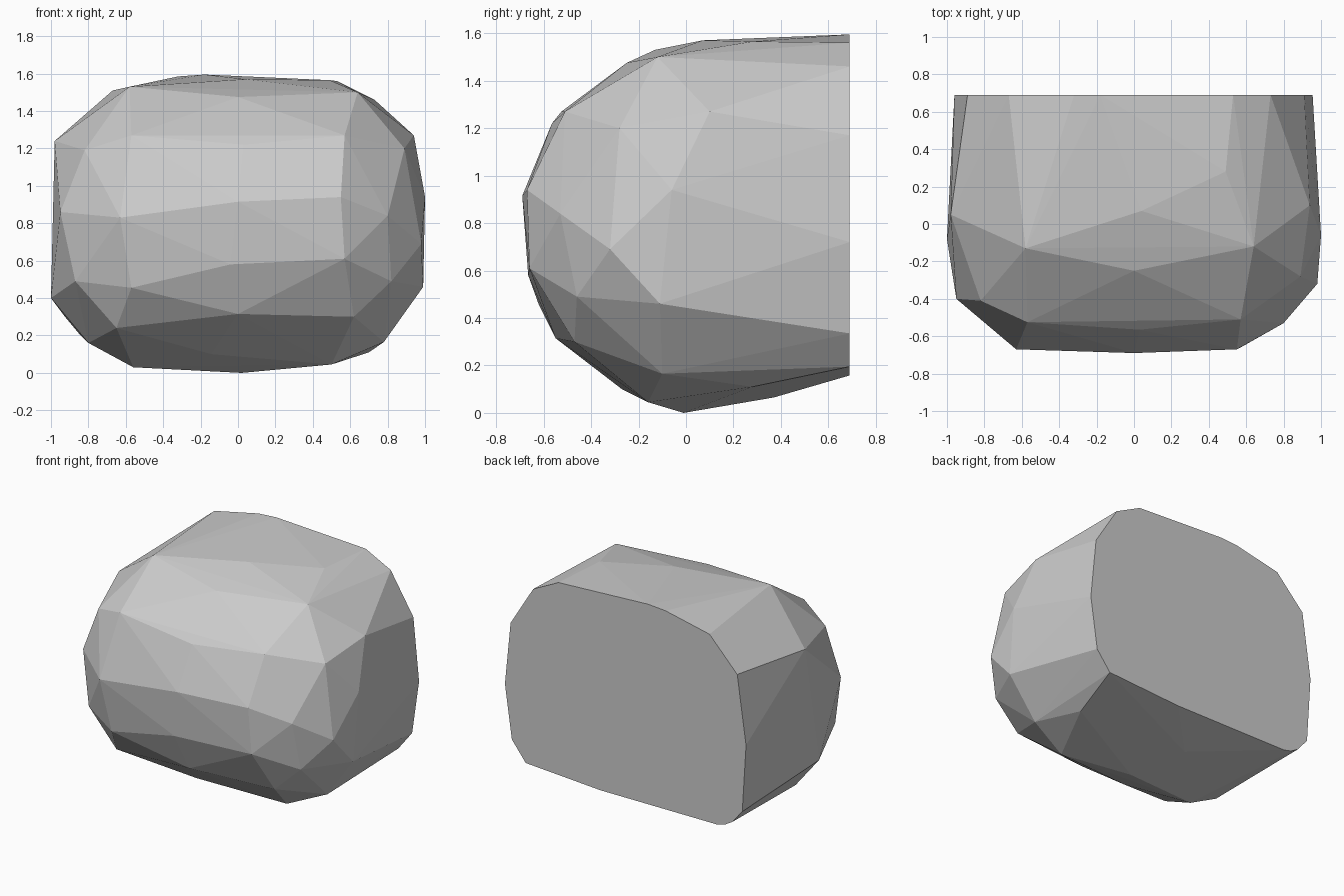
import bpy, bmesh, math

BACK = 0.69

# Rounded front of the boulder
front = [(-0.57, -0.525, 1.27), (0.03, -0.565, 1.22), (0.57, -0.51, 1.27),
         (-0.63, -0.67, 0.83), (0, -0.69, 0.915), (0.55, -0.67, 0.94),
         (-0.04, -0.665, 0.58), (0.57, -0.66, 0.61), (-0.57, -0.62, 0.455),
         (0, -0.55, 0.315), (0.62, -0.47, 0.30), (-0.65, -0.45, 0.24)]
# Crown
top = [(0, -0.25, 1.475), (-0.58, -0.13, 1.53), (0.64, -0.12, 1.50),
       (0.04, 0.07, 1.57), (0.49, 0.28, 1.565)]
# Flanks
right = [(0.89, -0.28, 1.20), (0.80, -0.53, 0.84), (0.98, -0.32, 0.69),
         (0.82, -0.46, 0.49), (0.99, -0.11, 0.46), (0.78, -0.10, 0.165),
         (0.94, 0.10, 1.27), (1.0, -0.06, 0.94)]
left = [(-0.82, -0.41, 1.19), (-0.98, 0.05, 1.24), (-0.95, -0.40, 0.86),
        (-0.87, -0.45, 0.49), (-1.0, -0.08, 0.40), (-0.80, -0.10, 0.16)]
# Underside
bottom = [(0.02, -0.01, 0), (-0.56, -0.08, 0.03), (0.50, -0.16, 0.045),
          (-0.14, -0.27, 0.10), (0.70, 0.28, 0.11), (-0.13, 0.37, 0.065)]
# Outline of the flat cut back, as (x, z)
rim = [(0.73, 1.46), (0.53, 1.56), (-0.18, 1.595), (-0.32, 1.585), (-0.67, 1.51),
       (-0.89, 1.28), (-0.96, 0.79), (-0.93, 0.306), (-0.85, 0.21), (-0.79, 0.175),
       (-0.73, 0.16), (0.195, 0.158), (0.79, 0.195), (0.90, 0.335), (0.955, 0.72),
       (0.91, 1.17)]

# Wrap all corners in one faceted skin
bm = bmesh.new()
for p in front + top + right + left + bottom + [(x, BACK, z) for x, z in rim]:
    bm.verts.new(p)
hull = bmesh.ops.convex_hull(bm, input=bm.verts)
bmesh.ops.delete(bm, geom=[v for v in bm.verts if not v.link_faces], context='VERTS')

# Merge the flat back into a single face
back = [f for f in bm.faces if all(abs(v.co.y - BACK) < 1e-4 for v in f.verts)]
bmesh.ops.dissolve_faces(bm, faces=back)
bmesh.ops.recalc_face_normals(bm, faces=bm.faces)

mesh = bpy.data.meshes.new("boulder")
bm.to_mesh(mesh)
bm.free()
boulder = bpy.data.objects.new("boulder", mesh)
bpy.context.collection.objects.link(boulder)

stone = bpy.data.materials.new("stone grey")
stone.diffuse_color = (0.6, 0.6, 0.6, 1)
mesh.materials.append(stone)
